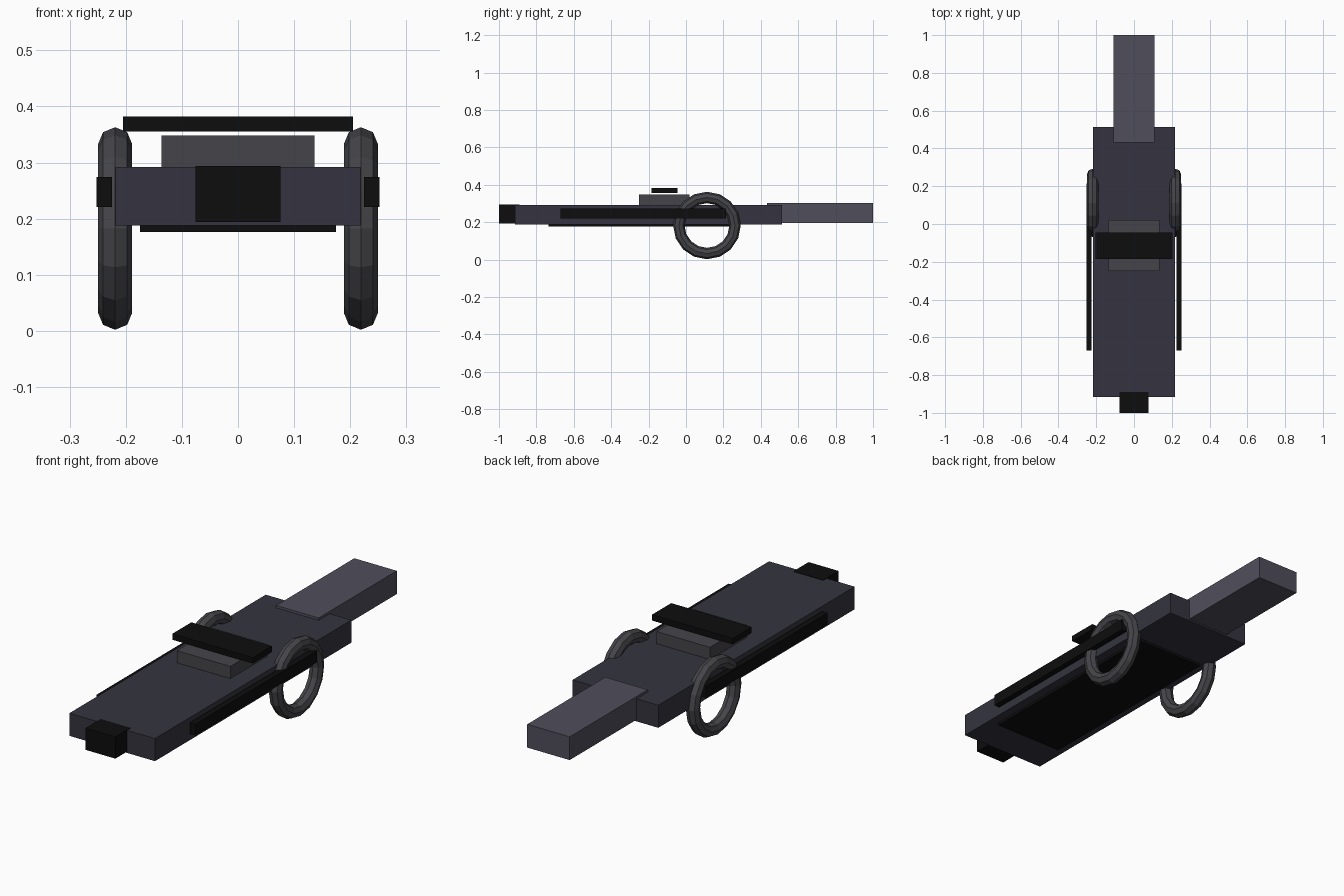
import bpy
import math

if "Cube" in bpy.data.objects:
    bpy.data.objects.remove(bpy.data.objects["Cube"])


def material(name, rgb):
    m = bpy.data.materials.new(name)
    m.diffuse_color = (*rgb, 1.0)
    m.use_nodes = True
    m.node_tree.nodes["Principled BSDF"].inputs["Base Color"].default_value = m.diffuse_color
    return m


HULL = material("hull_grey", (0.035, 0.034, 0.050))
REAR = material("rear_grey", (0.080, 0.076, 0.105))
STEEL = material("steel_grey", (0.060, 0.060, 0.068))
BLACK = material("black", (0.004, 0.004, 0.004))


def box(name, x, y, z, mat):
    """Box spanning the given (min, max) ranges."""
    spans = (x, y, z)
    bpy.ops.mesh.primitive_cube_add(size=1, location=[(a + b) / 2 for a, b in spans])
    ob = bpy.context.object
    ob.name = name
    ob.scale = [b - a for a, b in spans]
    bpy.ops.object.transform_apply(location=False, rotation=False, scale=True)
    ob.data.materials.append(mat)
    return ob


# Main body and the blocks at each end
box("body", (-0.218, 0.218), (-0.915, 0.513), (0.188, 0.292), HULL)
box("rear_block", (-0.108, 0.108), (0.432, 1.0), (0.196, 0.303), REAR)
box("front_block", (-0.076, 0.076), (-1.0, -0.89), (0.194, 0.294), BLACK)

# Plate under the body
box("bottom_plate", (-0.175, 0.175), (-0.735, 0.25), (0.176, 0.19), BLACK)

# Raised mount with a floating bar above it
box("top_mount", (-0.136, 0.136), (-0.25, 0.02), (0.28, 0.348), STEEL)
box("top_bar", (-0.205, 0.205), (-0.185, -0.046), (0.355, 0.382), BLACK)

# Side rails and upright rings, one per side
for side, s in (("left", -1), ("right", 1)):
    box(side + "_rail", sorted((s * 0.2245, s * 0.252)), (-0.67, 0.215), (0.221, 0.274), BLACK)
    bpy.ops.mesh.primitive_torus_add(
        major_segments=16, minor_segments=8, major_radius=0.15, minor_radius=0.0305,
        location=(s * 0.219, 0.112, 0.1825), rotation=(0, math.pi / 2, 0))
    ring = bpy.context.object
    ring.name = side + "_ring"
    ring.data.materials.append(STEEL)
